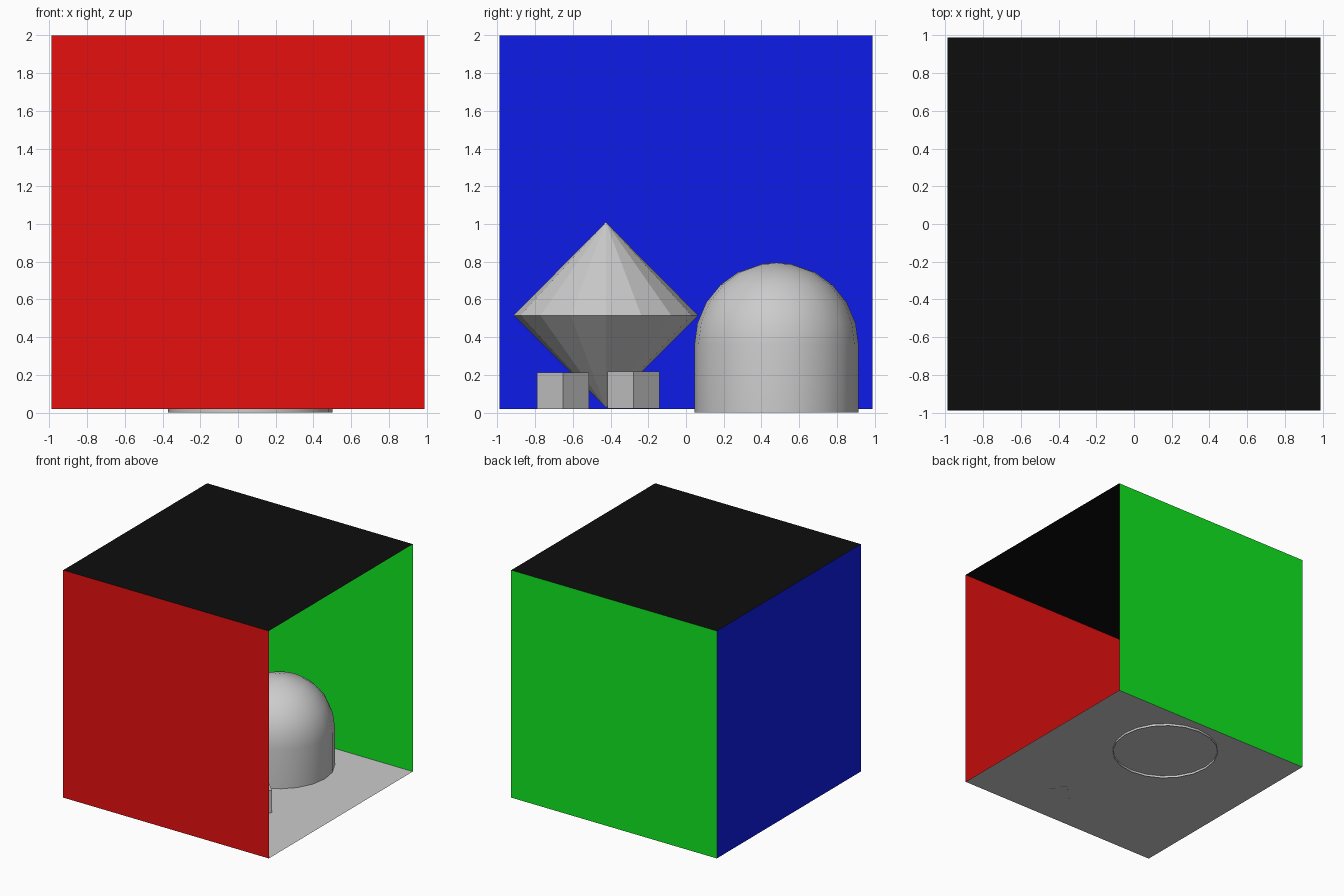
import bpy, bmesh
from math import sin, cos, pi, radians
from mathutils import Matrix

if "Cube" in bpy.data.objects:
    bpy.data.objects.remove(bpy.data.objects["Cube"])

H = 0.99            # half width of the room
FLOOR, TOP = 0.02, 2.0
MID = (FLOOR + TOP) / 2


def finish(name, bm, location=(0, 0, 0), color=None):
    bmesh.ops.recalc_face_normals(bm, faces=bm.faces)
    mesh = bpy.data.meshes.new(name)
    bm.to_mesh(mesh)
    bm.free()
    obj = bpy.data.objects.new(name, mesh)
    obj.location = location
    bpy.context.collection.objects.link(obj)
    if color:
        mat = bpy.data.materials.new(name)
        mat.diffuse_color = (*color, 1)
        mat.use_nodes = True
        mat.node_tree.nodes["Principled BSDF"].inputs["Base Color"].default_value = mat.diffuse_color
        mesh.materials.append(mat)
    return obj


def panel(name, location, rotation, color=None):
    bm = bmesh.new()
    bmesh.ops.create_grid(bm, x_segments=1, y_segments=1, size=H)
    obj = finish(name, bm, location, color)
    obj.rotation_euler = rotation


def lathe(name, profile, sides, location, smooth=False):
    bm = bmesh.new()
    verts = [bm.verts.new((r, 0, z)) for r, z in profile]
    edges = [bm.edges.new(pair) for pair in zip(verts, verts[1:])]
    bmesh.ops.spin(bm, geom=verts + edges, cent=(0, 0, 0), axis=(0, 0, 1),
                   angle=2 * pi, steps=sides, use_duplicate=False)
    bmesh.ops.remove_doubles(bm, verts=bm.verts, dist=0.0005)
    for face in bm.faces:
        face.smooth = smooth
    return finish(name, bm, location)


# Room of single panels, open on the right side
panel("floor", (0, 0, FLOOR), (0, 0, 0))
panel("ceiling", (0, 0, TOP), (0, 0, 0), (0.004, 0.004, 0.004))
panel("front_wall", (0, -H, MID), (pi / 2, 0, 0), (0.8, 0.005, 0.005))
panel("back_wall", (0, H, MID), (pi / 2, 0, 0), (0.005, 0.8, 0.015))
panel("left_wall", (-H, 0, MID), (0, pi / 2, 0), (0.004, 0.012, 0.8))

# Smooth dome on a short drum, open underneath
R = 0.435
dome = [(R, 0.0), (R, 0.36)]
dome += [(R * cos(radians(a)), 0.36 + R * sin(radians(a)))
         for a in (15, 31, 47, 62, 80, 90)]
lathe("dome", dome, 20, (0.065, 0.48, 0), smooth=True)

# Faceted double cone standing on its tip
lathe("double_cone", [(0, 0.025), (0.49, 0.515), (0, 1.01)], 16,
      (-0.28, -0.425, 0))

# Two small cubes turned by 45 degrees
for name, x, y, z in (("front_cube", 0.29, -0.652, 0.115),
                      ("rear_cube", 0.385, -0.278, 0.119)):
    bm = bmesh.new()
    bmesh.ops.create_cube(bm, size=0.195, matrix=Matrix.Rotation(pi / 4, 4, 'Z'))
    finish(name, bm, (x, y, z))
